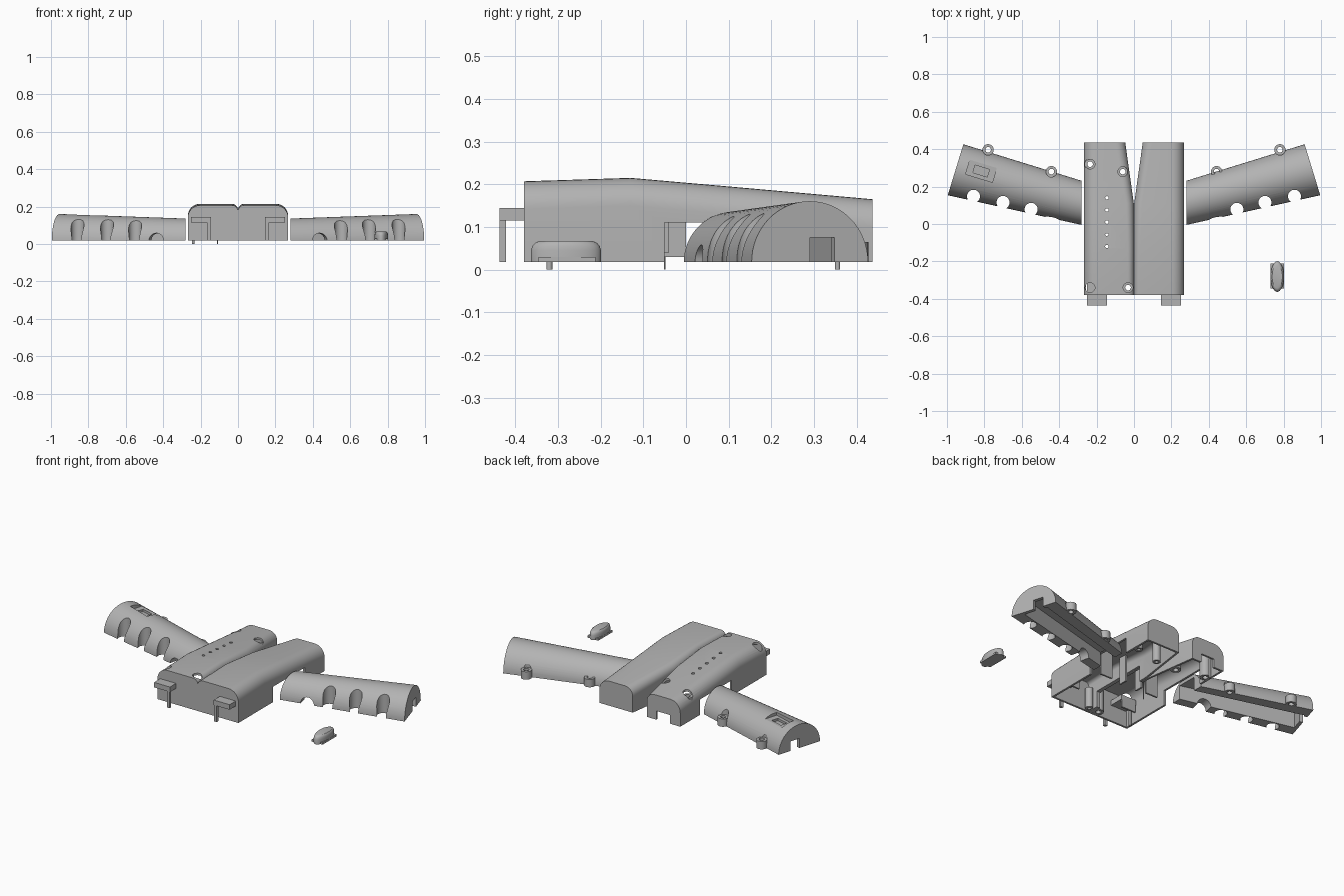
import bpy, bmesh, math
from mathutils import Vector, Matrix

if "Cube" in bpy.data.objects:
    bpy.data.objects.remove(bpy.data.objects["Cube"])

grey = bpy.data.materials.new("plain grey")
grey.use_nodes = True
GREY = (0.45, 0.45, 0.45, 1)
grey.diffuse_color = GREY
grey.node_tree.nodes["Principled BSDF"].inputs["Base Color"].default_value = GREY
BASE = 0.018


def activate(ob):
    bpy.ops.object.select_all(action='DESELECT')
    ob.select_set(True)
    bpy.context.view_layer.objects.active = ob


def make(name, bm):
    bmesh.ops.recalc_face_normals(bm, faces=bm.faces[:])
    me = bpy.data.meshes.new(name)
    bm.to_mesh(me)
    bm.free()
    me.materials.append(grey)
    ob = bpy.data.objects.new(name, me)
    bpy.context.collection.objects.link(ob)
    return ob


def smooth(ob):
    activate(ob)
    bpy.ops.object.shade_smooth_by_angle(angle=math.radians(30))


def box(name, x0, x1, y0, y1, z0, z1, turn=0):
    bm = bmesh.new()
    mat = (Matrix.Translation(((x0 + x1) / 2, (y0 + y1) / 2, (z0 + z1) / 2))
           @ Matrix.Rotation(turn, 4, 'Z')
           @ Matrix.Diagonal((abs(x1 - x0), y1 - y0, z1 - z0, 1)))
    bmesh.ops.create_cube(bm, size=1, matrix=mat)
    return make(name, bm)


def rod(name, x, y, z0, z1, r, turn=None):
    bm = bmesh.new()
    mat = Matrix.Translation((x, y, (z0 + z1) / 2))
    if turn is not None:
        mat = mat @ Matrix.Rotation(turn, 4, 'Z') @ Matrix.Rotation(math.pi / 2, 4, 'X')
    bmesh.ops.create_cone(bm, cap_ends=True, segments=32, radius1=r, radius2=r,
                          depth=z1 - z0, matrix=mat)
    return make(name, bm)


def tube(name, x, y, z0, z1, r_out, r_in):
    bm = bmesh.new()
    rings = []
    for r, z in ((r_out, z0), (r_out, z1), (r_in, z1), (r_in, z0)):
        rings.append([bm.verts.new((x + r * math.cos(a * math.tau / 24),
                                    y + r * math.sin(a * math.tau / 24), z)) for a in range(24)])
    for k in range(4):
        a, b = rings[k], rings[(k + 1) % 4]
        for i in range(24):
            j = (i + 1) % 24
            bm.faces.new((a[i], a[j], b[j], b[i]))
    smooth(make(name, bm))


def loft(name, sections, bottom=True):
    """Skin across sections with capped ends, with or without a floor."""
    bm = bmesh.new()
    rows = [[bm.verts.new(p) for p in s] for s in sections]
    for a, b in zip(rows, rows[1:]):
        for i in range(-1 if bottom else 0, len(a) - 1):
            bm.faces.new((a[i], a[i + 1], b[i + 1], b[i]))
    bm.faces.new(rows[0])
    bm.faces.new(rows[-1])
    return make(name, bm)


def hollow(ob, thick):
    # make sure the skin faces outward before thickening
    if max(ob.data.polygons, key=lambda p: p.center.z).normal.z < 0:
        ob.data.flip_normals()
    activate(ob)
    mod = ob.modifiers.new("wall", 'SOLIDIFY')
    mod.thickness, mod.offset, mod.use_even_offset = thick, -1, True
    bpy.ops.object.modifier_apply(modifier="wall")


def cut(ob, cutters):
    for c in cutters:
        activate(ob)
        mod = ob.modifiers.new("cut", 'BOOLEAN')
        mod.operation, mod.solver, mod.object = 'DIFFERENCE', 'EXACT', c
        bpy.ops.object.modifier_apply(modifier="cut")
        bpy.data.objects.remove(c)
    smooth(ob)


def body_section(s, y, top, inner, r_in, outer=0.268, r_out=0.065, n=8):
    pts = [(outer, BASE)]
    for i in range(n + 1):
        a = i / n * math.pi / 2
        pts.append((outer - r_out + r_out * math.cos(a), top - r_out + r_out * math.sin(a)))
    for i in range(n + 1):
        a = math.pi / 2 * (1 + i / n)
        pts.append((inner + r_in + r_in * math.cos(a), top - r_in + r_in * math.sin(a)))
    pts.append((inner, BASE))
    return [(s * x, y, z) for x, z in pts]


def arm_section(s, cx, cy, r, turn, n=32):
    pts = []
    for i in range(n + 1):
        a = math.pi * i / n
        pts.append((s * (cx - math.sin(turn) * r * math.cos(a)),
                    cy + math.cos(turn) * r * math.cos(a), BASE + r * math.sin(a)))
    return pts


def channel_section(s, cx, cy, half, height, turn):
    ux, uy = -math.sin(turn) * half, math.cos(turn) * half
    return [(s * (cx + k * ux), cy + k * uy, z)
            for k, z in ((1, 0), (1, BASE + height), (-1, BASE + height), (-1, 0))]


TILT = math.radians(17)
POSTS = ((-0.235, 0.32), (-0.06, 0.28), (-0.032, -0.34))

for s, side in ((-1, "right"), (1, "left")):
    # Body half: rounded channel that narrows and lowers toward the back
    body = loft(side + "_body", [
        body_section(s, -0.379, 0.207, 0, 0.032),
        body_section(s, -0.13, 0.215, 0, 0.034),
        body_section(s, 0.11, 0.194, 0.001, 0.042),
        body_section(s, 0.437, 0.165, 0.047, 0.05)], bottom=False)
    hollow(body, 0.012)
    cutters = [box("cut", s * 0.23, s * 0.3, -0.05, 0.25, 0, 0.11),
               box("cut", -0.02, 0.02, -0.3, 0.06, 0, 0.115),
               box("cut", s * 0.255, s * 0.28, 0.37, 0.43, 0.148, 0.154)]
    if s < 0:
        cutters += [rod("cut", -0.145, 0.14 - 0.065 * i, 0.1, 0.3, 0.009) for i in range(5)]
        cutters += [rod("cut", x, y, 0.1, 0.3, 0.026) for x, y in POSTS + ((-0.235, -0.34),)]
        cutters.append(box("cut", -0.2, -0.11, 0.4, 0.5, 0, 0.07))
    cut(body, cutters)

    # Arm: solid half round, growing outward, with a square channel beneath
    arm = loft(side + "_arm", [arm_section(s, 0.28, 0.113, 0.118, 0),
                               arm_section(s, 0.954, 0.29, 0.1425, TILT)])
    cutters = [loft("cut", [channel_section(s, 0.25, 0.105, 0.06, 0.083, 0),
                            channel_section(s, 0.934, 0.284, 0.072, 0.1, TILT)])]
    cutters += [rod("cut", s * x, y, 0, 0.3, 0.035)
                for x, y in ((0.858, 0.148), (0.7, 0.115), (0.55, 0.078))]
    cutters += [rod("cut", s * 0.435, 0.04, BASE - 0.06, BASE + 0.06, 0.04, s * 0.22),
                box("cut", s * 0.9, s * 1.02, 0.293, 0.353, 0, 0.075, s * TILT),
                rod("cut", s * 0.78, 0.397, 0, 0.3, 0.029)]
    if s < 0:
        cutters += [rod("cut", -0.442, 0.28, 0, 0.3, 0.029),
                    box("cut", -0.892, -0.742, 0.243, 0.323, 0.136, 0.2, -TILT),
                    box("cut", -0.857, -0.777, 0.262, 0.304, 0.122, 0.2, -TILT)]
    cut(arm, cutters)

    # Screw posts along the back edge of the arm
    for k, (x, y) in enumerate(((0.78, 0.397), (0.442, 0.28))):
        tube(f"{side}_arm_post_{k}", s * x, y, BASE, 0.065, 0.03, 0.015)

    # Front hook: shelf with a slim leg at its inner end
    box(side + "_hook_shelf", s * 0.145, s * 0.25, -0.437, -0.28, 0.115, 0.145)
    box(side + "_hook_leg", s * 0.147, s * 0.165, -0.437, -0.422, BASE, 0.12)
    # Inner supports below the roof
    box(side + "_inner_bracket", s * 0.15, s * 0.245, -0.29, -0.28, 0.07, 0.12)
    box(side + "_inner_rib", s * 0.05, s * 0.06, -0.05, 0.0, 0.03, 0.195)
    box(side + "_inner_clip", s * 0.12, s * 0.2, -0.05, -0.04, 0.04, 0.2)

# Screw posts: drilled half, then their partners in the plain half
for k, (x, y) in enumerate(POSTS):
    tube(f"right_body_post_{k}", x, y, BASE, 0.15, 0.03, 0.015)
    tube(f"left_body_post_{k}", max(-x, 0.075) if y > 0 else -x, y, BASE, 0.14, 0.022, 0.01)

# Locating pins reaching the ground
for k, (x, y, r) in enumerate(((-0.24, -0.32, 0.007), (-0.24, 0.355, 0.006), (-0.11, -0.05, 0.002))):
    smooth(rod(f"pin_{k}", x, y, 0, 0.12, r))

# Loose push button: rounded oval on a rectangular flange
box("button_flange", 0.73, 0.802, -0.345, -0.212, BASE, 0.03)
bm = bmesh.new()
rings = []
for grow, z in ((1, BASE), (1, 0.045), (0.96, 0.056), (0.88, 0.063), (0.76, 0.067)):
    rings.append([bm.verts.new((0.766 + 0.036 * grow * math.cos(i * math.tau / 32),
                                -0.281 + 0.082 * grow * math.sin(i * math.tau / 32), z))
                  for i in range(32)])
for a, b in zip(rings, rings[1:]):
    for i in range(32):
        bm.faces.new((a[i], a[i - 1], b[i - 1], b[i]))
bm.faces.new(rings[0])
bm.faces.new(rings[-1])
smooth(make("button_cap", bm))
